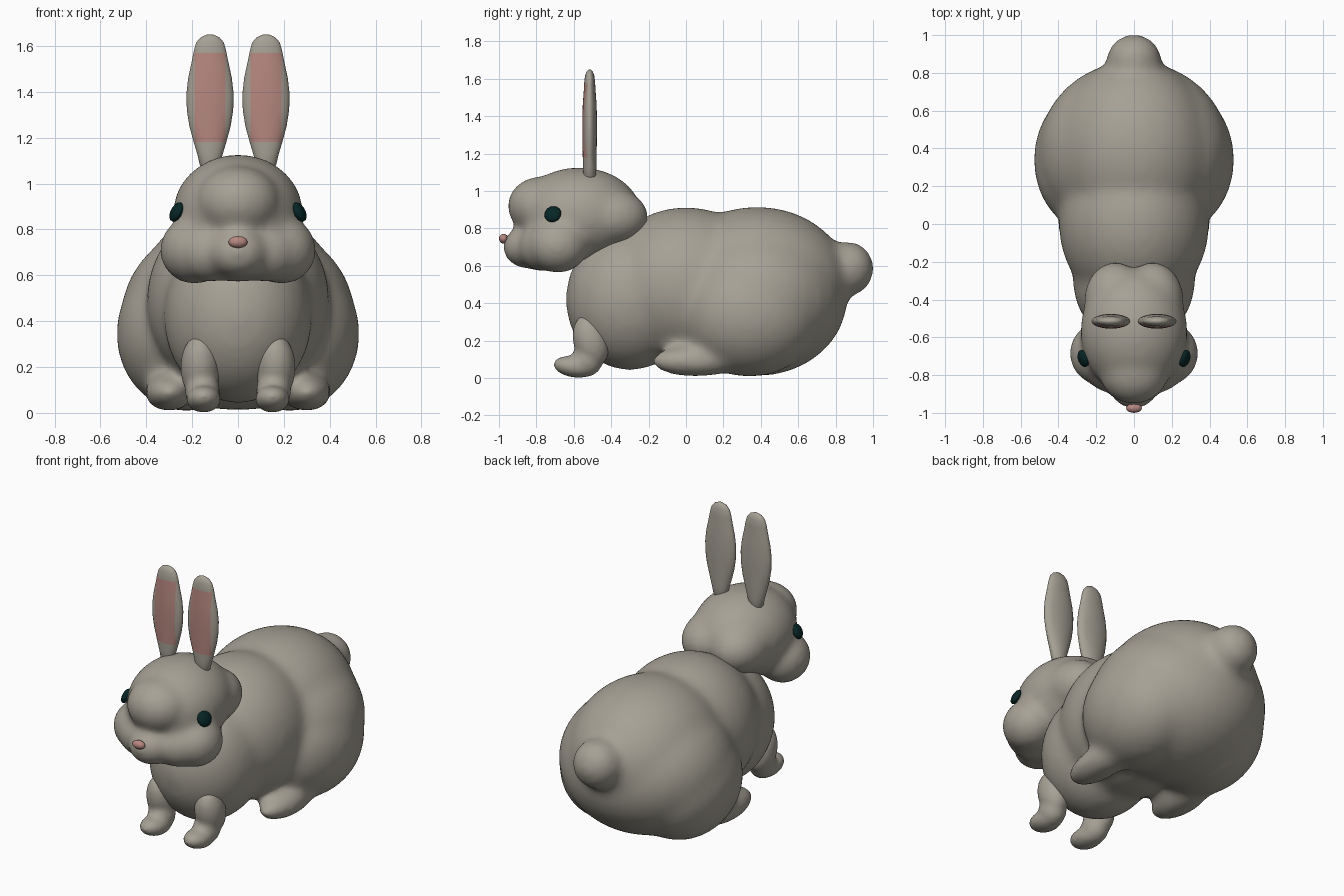
import bpy, bmesh, math
from mathutils import Matrix

cube = bpy.data.objects.get("Cube")
if cube:
    bpy.data.objects.remove(cube, do_unlink=True)


def material(name, rgb):
    mat = bpy.data.materials.new(name)
    mat.use_nodes = True
    mat.diffuse_color = (*rgb, 1)
    mat.node_tree.nodes["Principled BSDF"].inputs["Base Color"].default_value = (*rgb, 1)
    return mat


FUR = material("grey fur", (0.38, 0.355, 0.30))
PINK = material("soft pink", (0.465, 0.242, 0.212))
EYE = material("dark teal", (0.002, 0.019, 0.02))


def make_object(name, bm, *mats):
    mesh = bpy.data.meshes.new(name)
    bm.to_mesh(mesh)
    bm.free()
    for mat in mats:
        mesh.materials.append(mat)
    mesh.shade_smooth()
    obj = bpy.data.objects.new(name, mesh)
    bpy.context.collection.objects.link(obj)
    return obj


def add_blob(bm, centre, radii, tilt=(0, 0, 0), segments=32):
    """Add an ellipsoid; tilt is in degrees about x, y, z."""
    turn = Matrix.Identity(4)
    for angle, axis in zip(tilt, "XYZ"):
        turn = Matrix.Rotation(math.radians(angle), 4, axis) @ turn
    matrix = Matrix.Translation(centre) @ turn @ Matrix.Diagonal((*radii, 1))
    bmesh.ops.create_uvsphere(bm, u_segments=segments, v_segments=segments // 2,
                              radius=1, matrix=matrix)


def blend(name, blobs, voxel, rounds):
    """Fuse ellipsoids into one soft skin."""
    bm = bmesh.new()
    for blob in blobs:
        add_blob(bm, *blob)
    obj = make_object(name, bm, FUR)
    remesh = obj.modifiers.new("fuse", "REMESH")
    remesh.mode = "VOXEL"
    remesh.voxel_size = voxel
    remesh.use_smooth_shade = True
    soften = obj.modifiers.new("soften", "SMOOTH")
    soften.factor = 0.5
    soften.iterations = rounds
    return obj


def pair(centre, radii):
    x, y, z = centre
    return [((x, y, z), radii), ((-x, y, z), radii)]


# Body: chest, belly, back, rump, tail, haunches and hind feet
blend("body", [
    ((0, -0.30, 0.42), (0.325, 0.345, 0.38)),
    ((0, 0.00, 0.49), (0.40, 0.46, 0.425)),
    ((0, 0.38, 0.50), (0.43, 0.50, 0.417)),
    ((0, 0.38, 0.43), (0.51, 0.485, 0.42)),
    ((0, 0.87, 0.585), (0.147, 0.137, 0.147)),
    *pair((0.225, 0.34, 0.345), (0.307, 0.385, 0.34)),
    *pair((0.30, 0.05, 0.09), (0.11, 0.24, 0.085)),
], 0.02, 30)

# Head: skull, nape, forehead, muzzle, chin and cheeks
blend("head", [
    ((0, -0.57, 0.87), (0.285, 0.335, 0.257)),
    ((0, -0.78, 0.92), (0.185, 0.175, 0.157)),
    ((0, -0.85, 0.70), (0.135, 0.13, 0.115)),
    ((0, -0.75, 0.68), (0.17, 0.17, 0.11)),
    *pair((0.10, -0.405, 0.86), (0.165, 0.205, 0.155)),
    *pair((0.19, -0.685, 0.71), (0.152, 0.165, 0.15)),
    *pair((0.12, -0.77, 0.70), (0.14, 0.125, 0.13)),
], 0.016, 30)

# Nose
bm = bmesh.new()
add_blob(bm, (0, -0.975, 0.745), (0.042, 0.025, 0.026), segments=16)
make_object("nose", bm, PINK)

# Ear outline: height, half width, half thickness
EAR = [(1.06, 0.03, 0.025), (1.08, 0.044, 0.033), (1.13, 0.056, 0.036),
       (1.18, 0.071, 0.037), (1.25, 0.090, 0.038), (1.32, 0.101, 0.039),
       (1.39, 0.103, 0.039), (1.46, 0.095, 0.037), (1.53, 0.080, 0.032),
       (1.58, 0.070, 0.029), (1.615, 0.060, 0.025), (1.638, 0.040, 0.017),
       (1.65, 0.012, 0.005)]


def make_ear(name, x, y):
    bm = bmesh.new()
    sides = 24
    rings = []
    for z, wide, thick in EAR:
        angles = [2 * math.pi * i / sides for i in range(sides)]
        rings.append([bm.verts.new((x + wide * math.cos(a), y + thick * math.sin(a), z))
                      for a in angles])
    for low, high in zip(rings, rings[1:]):
        for i in range(sides):
            j = (i + 1) % sides
            bm.faces.new((low[i], low[j], high[j], high[i]))
    bm.faces.new(rings[0][::-1])
    bm.faces.new(rings[-1])
    # Cut the edges of the pink inner patch
    half, bottom, top = 0.068, 1.18, 1.57
    for point, normal in (((x - half, y, 0), (1, 0, 0)), ((x + half, y, 0), (1, 0, 0)),
                          ((x, y, bottom), (0, 0, 1)), ((x, y, top), (0, 0, 1))):
        bmesh.ops.bisect_plane(bm, geom=bm.verts[:] + bm.edges[:] + bm.faces[:],
                               plane_co=point, plane_no=normal, dist=0.0005)
    for face in bm.faces:
        c = face.calc_center_median()
        inside = abs(c.x - x) < half and bottom < c.z < top
        face.material_index = int(inside and c.y < y)
    make_object(name, bm, FUR, PINK)


for side, label in ((1, "left"), (-1, "right")):
    make_ear(label + "_ear", side * 0.122, -0.515)

    # Eye leaning with the curve of the skull
    bm = bmesh.new()
    add_blob(bm, (side * 0.268, -0.712, 0.876), (0.024, 0.047, 0.046),
             (0, -side * 26, -side * 18), 14)
    make_object(label + "_eye", bm, EYE)

    # Front leg with paw
    blend(label + "_front_leg", [
        ((side * 0.165, -0.508, 0.20), (0.087, 0.096, 0.145), (14, 0, 0)),
        ((side * 0.155, -0.53, 0.095), (0.077, 0.085, 0.088)),
        ((side * 0.15, -0.595, 0.06), (0.077, 0.117, 0.058), (-8, 0, 0)),
    ], 0.012, 15)
